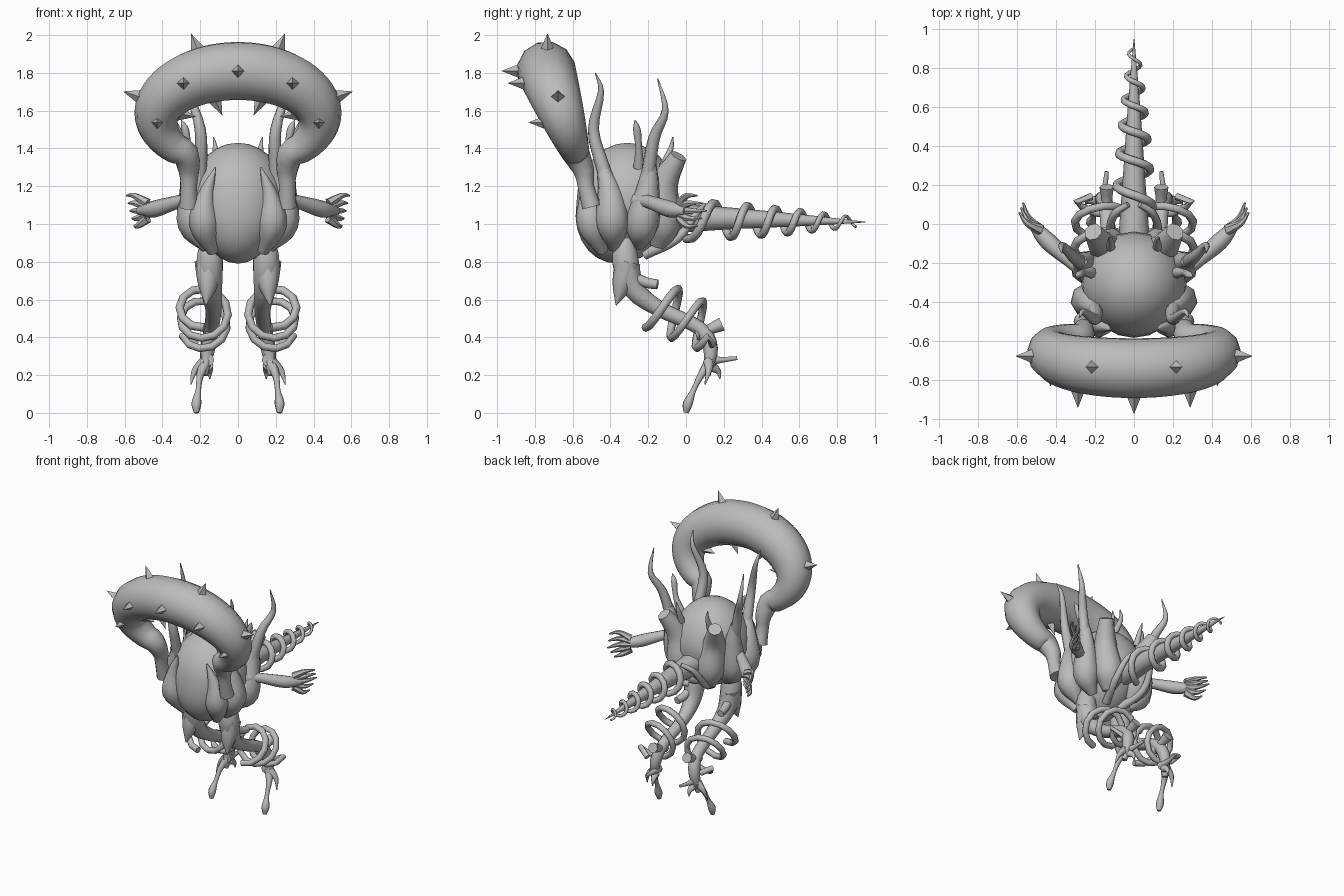
import bpy
from math import sin, cos, tau, radians
from mathutils import Vector

cube = bpy.data.objects.get("Cube")
if cube:
    bpy.data.objects.remove(cube, do_unlink=True)

COLOUR = (.5, .5, .5, 1)
grey = bpy.data.materials.new("plain grey")
grey.use_nodes = True
grey.diffuse_color = COLOUR
grey.node_tree.nodes["Principled BSDF"].inputs["Base Color"].default_value = COLOUR

SIDES = (("left", 1), ("right", -1))


def finish(ob, name, angle=50):
    """Name, colour and shade one object."""
    ob.name = name
    ob.data.materials.clear()
    ob.data.materials.append(grey)
    bpy.ops.object.select_all(action='DESELECT')
    ob.select_set(True)
    bpy.context.view_layer.objects.active = ob
    bpy.ops.object.shade_smooth_by_angle(angle=radians(angle))


def blend(values, t):
    """Read a list of values at t between its first and last entry."""
    place = t * (len(values) - 1)
    low = min(int(place), len(values) - 2)
    return values[low] + (values[low + 1] - values[low]) * (place - low)


def smooth(points, steps):
    """Catmull-Rom curve through the points."""
    ends = [points[0] * 2 - points[1]] + points + [points[-1] * 2 - points[-2]]
    path = []
    for a, b, c, d in zip(ends, ends[1:], ends[2:], ends[3:]):
        for step in range(steps):
            t = step / steps
            bend = (a * 2 - b * 5 + c * 4 - d) * t * t + (b * 3 - a - c * 3 + d) * t ** 3
            path.append(b + ((c - a) * t + bend) / 2)
    return path + [points[-1]]


def tube(name, points, radii, steps=4, roundness=2):
    """Sweep a circle along the points; radii are spread evenly over them."""
    last = len(points) - 1
    knots = [Vector((*p, blend(radii, i / last))) for i, p in enumerate(points)]
    path = smooth(knots, steps)
    curve = bpy.data.curves.new(name, 'CURVE')
    curve.dimensions = '3D'
    curve.bevel_depth = 1
    curve.bevel_resolution = roundness
    curve.use_fill_caps = True
    spline = curve.splines.new('POLY')
    spline.points.add(len(path) - 1)
    for point, knot in zip(spline.points, path):
        point.co = (*knot[:3], 1)
        point.radius = max(knot[3], .002)
    source = bpy.data.objects.new(name, curve)
    bpy.context.collection.objects.link(source)
    graph = bpy.context.evaluated_depsgraph_get()
    mesh = bpy.data.meshes.new_from_object(source.evaluated_get(graph))
    bpy.data.objects.remove(source, do_unlink=True)
    ob = bpy.data.objects.new(name, mesh)
    bpy.context.collection.objects.link(ob)
    finish(ob, name)


def pair(name, points, radii, **options):
    """The same tube on the left and on the right."""
    for side, sign in SIDES:
        tube(f"{side}_{name}", [(sign * x, y, z) for x, y, z in points], radii, **options)


def coil(start, end, wide, narrow, turns, phase, ease=1):
    """Points of a helix round the line from start to end."""
    start, end = Vector(start), Vector(end)
    along = (end - start).normalized()
    across = Vector((1, 0, 0))
    up = across.cross(along)
    count = int(turns * 12)
    points = []
    for i in range(count + 1):
        t = i / count
        angle = phase + turns * tau * t
        reach = blend((wide, narrow), t)
        ring = across * cos(angle) + up * sin(angle)
        points.append(start.lerp(end, t ** ease) + ring * reach)
    return points


# Body, narrower towards the belly
bpy.ops.mesh.primitive_uv_sphere_add(segments=20, ring_count=14, location=(0, -.31, 1.11))
body = bpy.context.object
for vert in body.data.vertices:
    belly = max(0, -vert.co.z)
    vert.co.x *= .27 - belly * .05
    vert.co.y = vert.co.y * .27 - belly * .05
    vert.co.z *= .32
finish(body, "body")

# Petal lobes growing up the body
pair("front_lobe", [(.13, -.44, .85), (.18, -.5, 1), (.17, -.52, 1.15), (.12, -.54, 1.3)],
     radii=(.03, .08, .045, .004))
pair("cheek_lobe", [(.16, -.38, .87), (.23, -.39, 1), (.23, -.4, 1.15), (.2, -.44, 1.3)],
     radii=(.03, .09, .07, .03))
pair("side_lobe", [(.15, -.25, .88), (.23, -.23, 1), (.25, -.2, 1.2), (.27, -.19, 1.35)],
     radii=(.03, .09, .06, .03))
pair("back_lobe", [(.1, -.15, .88), (.12, -.12, 1), (.15, -.12, 1.2), (.21, -.04, 1.36)],
     radii=(.04, .1, .08, .048))
pair("back_thorn", [(.12, -.12, 1.3), (.12, -.08, 1.4), (.13, -.07, 1.46)], radii=(.025, .003))

# Tendrils
pair("front_tendril", [(.21, -.38, 1.1), (.2, -.44, 1.3), (.2, -.49, 1.5),
                       (.26, -.45, 1.7), (.28, -.48, 1.8)], radii=(.045, .03, .003))
pair("rear_tendril", [(.25, -.21, 1.2), (.31, -.17, 1.45), (.37, -.11, 1.6), (.37, -.15, 1.77)],
     radii=(.04, .027, .003))
pair("side_shoot", [(.22, -.25, 1.3), (.26, -.25, 1.4), (.28, -.26, 1.5), (.3, -.27, 1.55)],
     radii=(.03, .018, .02, .003))


# Ring-shaped horn on a leaning ellipse
def horn(degrees):
    """Centre and thickness of the horn, measured from its top."""
    angle = radians(degrees)
    rise = cos(angle) / 4
    thick = .045 + .112 * cos(angle / 2) ** 1.3
    return Vector((.43 * sin(angle), -.65 - rise * .36, 1.56 + rise)), thick


arc = [horn(degrees) for degrees in range(-140, 141, 10)]
stem = [((.26, -.54, 1.28), .055), ((.26, -.53, 1.2), .043), ((.26, -.5, 1.09), .05)]
mirrored = [((-x, y, z), thick) for (x, y, z), thick in reversed(stem)]
horn_path = mirrored + arc + stem
tube("ring_horn", [p for p, thick in horn_path], [thick for p, thick in horn_path],
     steps=2, roundness=4)


# Four-sided spikes standing on the horn
def spike(name, degrees, facing):
    centre, thick = horn(degrees)
    angle = radians(degrees)
    outward = Vector((sin(angle), 0, cos(angle)))
    way = {"front": Vector((0, -1, 0)), "out": outward, "in": -outward}[facing]
    bpy.ops.mesh.primitive_cone_add(vertices=4, radius1=.04, depth=.1,
                                    location=centre + way * (thick + .03))
    ob = bpy.context.object
    ob.rotation_euler = way.to_track_quat('Z', 'Y').to_euler()
    finish(ob, name, 30)


spike("middle_spike", 0, "front")
for side, sign in SIDES:
    for name, degrees, facing in (("brow", 42, "front"), ("low", 95, "front"),
                                  ("top", 22, "out"), ("outer", 72, "out"),
                                  ("inner", 25, "in"), ("inner_low", 80, "in")):
        spike(f"{side}_{name}_spike", sign * degrees, facing)

# Tail with a vine wound round it
tube("tail", [(0, -.2, 1.03), (0, .2, 1.03), (0, .6, 1.02), (0, .95, 1.01)],
     radii=(.09, .06, .032, .002))
tube("tail_vine", coil((0, 0, 1.02), (0, .9, 1.01), wide=.1, narrow=.025, turns=6, phase=4.5, ease=.75),
     radii=(.024, .02, .007), steps=1)
pair("tail_root", [(.06, -.22, .84), (.12, -.05, .92), (.1, .05, 1.05), (.03, .1, 1.1)],
     radii=(.03, .015))

# Arms and fanned fingers
pair("arm", [(.2, -.28, 1.12), (.3, -.21, 1.12), (.44, -.09, 1.08), (.52, 0, 1.07)],
     radii=(.06, .036, .045, .025))
palm = Vector((.48, -.03, 1.07))
for finger in range(5):
    spread = finger / 2 - 1
    base = palm + Vector((0, 0, spread * .04))
    tip = palm + Vector((.09 + spread * .02, .14 - abs(spread) * .05, spread * .08))
    knuckle = base.lerp(tip, .5) + Vector((.015, -.01, spread * .02))
    pair(f"finger_{finger}", [base, knuckle, tip], radii=(.028, .016, .005), roundness=1)

# Legs with spurs, stubs and vines
pair("leg", [(.14, -.32, .95), (.15, -.32, .8), (.14, -.27, .65), (.13, -.14, .55),
             (.14, .07, .45), (.16, .13, .34), (.18, .11, .2)],
     radii=(.05, .075, .06, .045, .04, .04, .02))
pair("knee_spur", [(.16, -.31, .8), (.16, -.34, .67), (.17, -.37, .57)], radii=(.07, .05, .003))
pair("thigh_stub", [(.16, -.28, .72), (.17, -.21, .69), (.18, -.15, .68)], radii=(.03, .026))
pair("heel_stub", [(.14, .05, .42), (.14, .12, .44), (.14, .19, .47)], radii=(.035, .028, .037))
winding = coil((.18, -.16, .57), (.18, .13, .44), wide=.13, narrow=.12, turns=2.2, phase=4.7)
pair("leg_vine", winding + [Vector((.22, .14, .36))], radii=(.023, .02), steps=1)

# Feet
pair("long_toe", [(.17, .13, .27), (.2, .08, .2), (.21, .04, .12), (.22, .01, .05), (.22, 0, 0)],
     radii=(.035, .02, .015, .027, .014))
pair("back_toe", [(.16, .1, .28), (.15, .18, .28), (.14, .27, .29)], radii=(.035, .017, .01))
pair("outer_claw", [(.18, .12, .27), (.23, .12, .22), (.25, .1, .15)], radii=(.03, .003))
pair("inner_claw", [(.16, .13, .25), (.15, .17, .22), (.15, .18, .18)], radii=(.03, .003))
